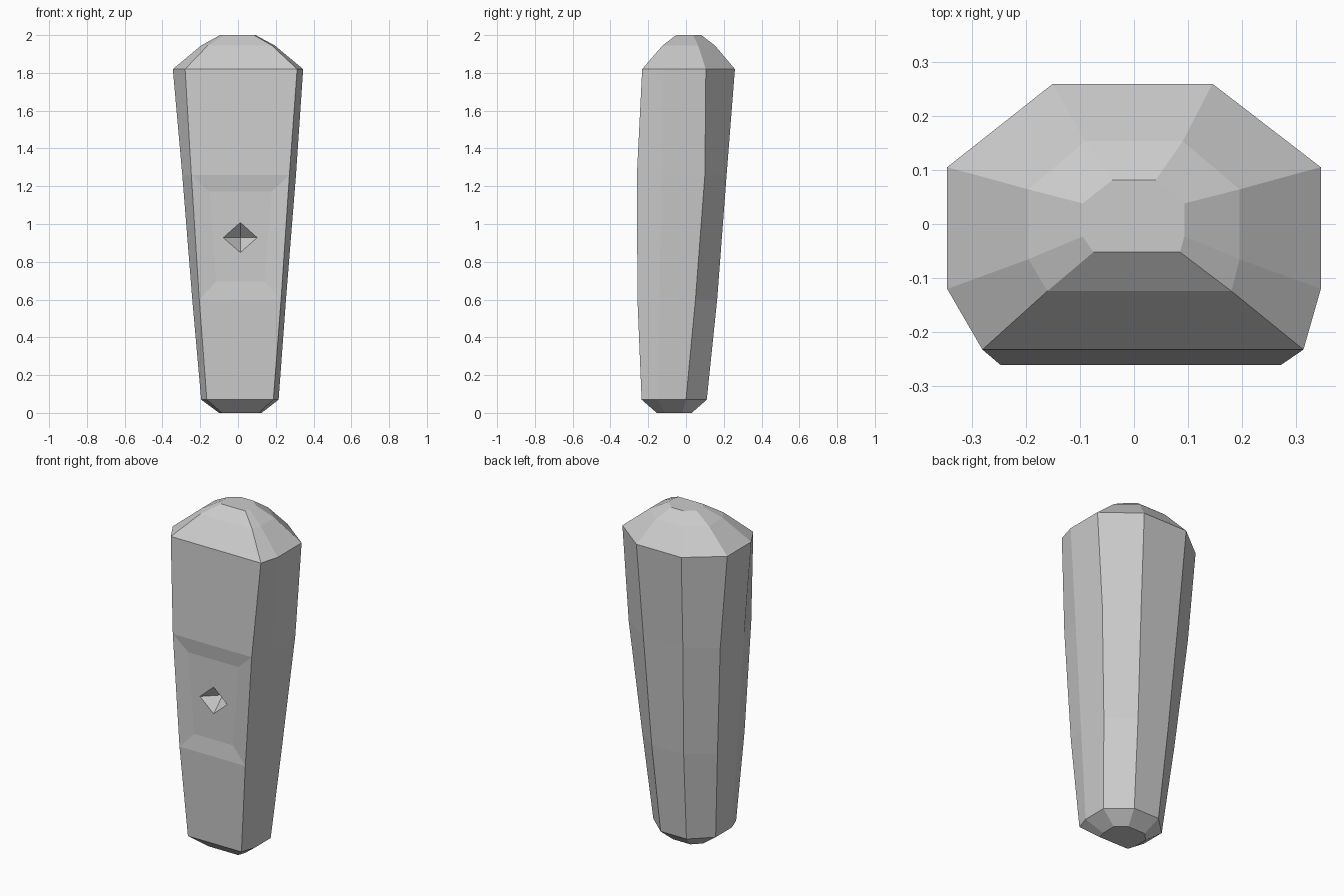
import bpy, bmesh, math

if "Cube" in bpy.data.objects:
    bpy.data.objects.remove(bpy.data.objects["Cube"])

# Eight-sided cross-sections, bottom to top:
# z, side x (l, r), front x (l, r), back x (l, r), y of front, side-front, side-back, back
rings = [
    (0.00, -.10, .125, -.085, .11, -.05, .065, -.155, -.11, -.02, .03),
    (0.07, -.195, .215, -.165, .187, -.08, .09, -.235, -.15, .00, .11),
    (0.60, -.242, .254, -.205, .228, -.10, .11, -.257, -.14, .05, .165),
    (1.26, -.295, .307, -.247, .272, -.13, .13, -.26, -.125, .10, .215),
    (1.82, -.345, .345, -.28, .313, -.15, .145, -.232, -.12, .105, .259),
    (1.945, -.195, .195, -.16, .18, -.09, .09, -.124, -.065, .064, .153),
    (2.00, -.095, .093, -.075, .085, -.04, .04, -.052, -.023, .038, .081),
]

bm = bmesh.new()
loops = []
for z, sl, sr, fl, fr, bl, br, yf, ysf, ysb, yb in rings:
    outline = [(fl, yf), (fr, yf), (sr, ysf), (sr, ysb),
               (br, yb), (bl, yb), (sl, ysb), (sl, ysf)]
    loops.append([bm.verts.new((x, y, z)) for x, y in outline])

# Faceted sides and flat end caps
front_panel = None
for i, (a, b) in enumerate(zip(loops, loops[1:])):
    for k in range(8):
        n = (k + 1) % 8
        face = bm.faces.new((a[k], a[n], b[n], b[k]))
        if i == 2 and k == 0:
            front_panel = face
bm.faces.new(loops[0][::-1])
bm.faces.new(loops[-1])
bm.normal_update()

# Shallow hollow around the front notch
bmesh.ops.inset_individual(bm, faces=[front_panel], thickness=0.13, depth=-0.012)
bmesh.ops.recalc_face_normals(bm, faces=bm.faces)

mesh = bpy.data.meshes.new("faceted_body")
bm.to_mesh(mesh)
bm.free()
body = bpy.data.objects.new("faceted_body", mesh)
bpy.context.collection.objects.link(body)

# Diamond-shaped pyramid notch cut into the front
bpy.ops.mesh.primitive_cone_add(vertices=4, radius1=1, radius2=0, depth=0.13,
                                location=(0.012, -0.225, 0.928),
                                rotation=(-math.pi / 2, 0, 0))
cutter = bpy.context.object
cutter.name = "notch_cutter"
cutter.scale = (0.135, 0.120, 1)
cutter.hide_render = True
cutter.display_type = 'WIRE'

cut = body.modifiers.new("notch", 'BOOLEAN')
cut.operation = 'DIFFERENCE'
cut.solver = 'EXACT'
cut.object = cutter
